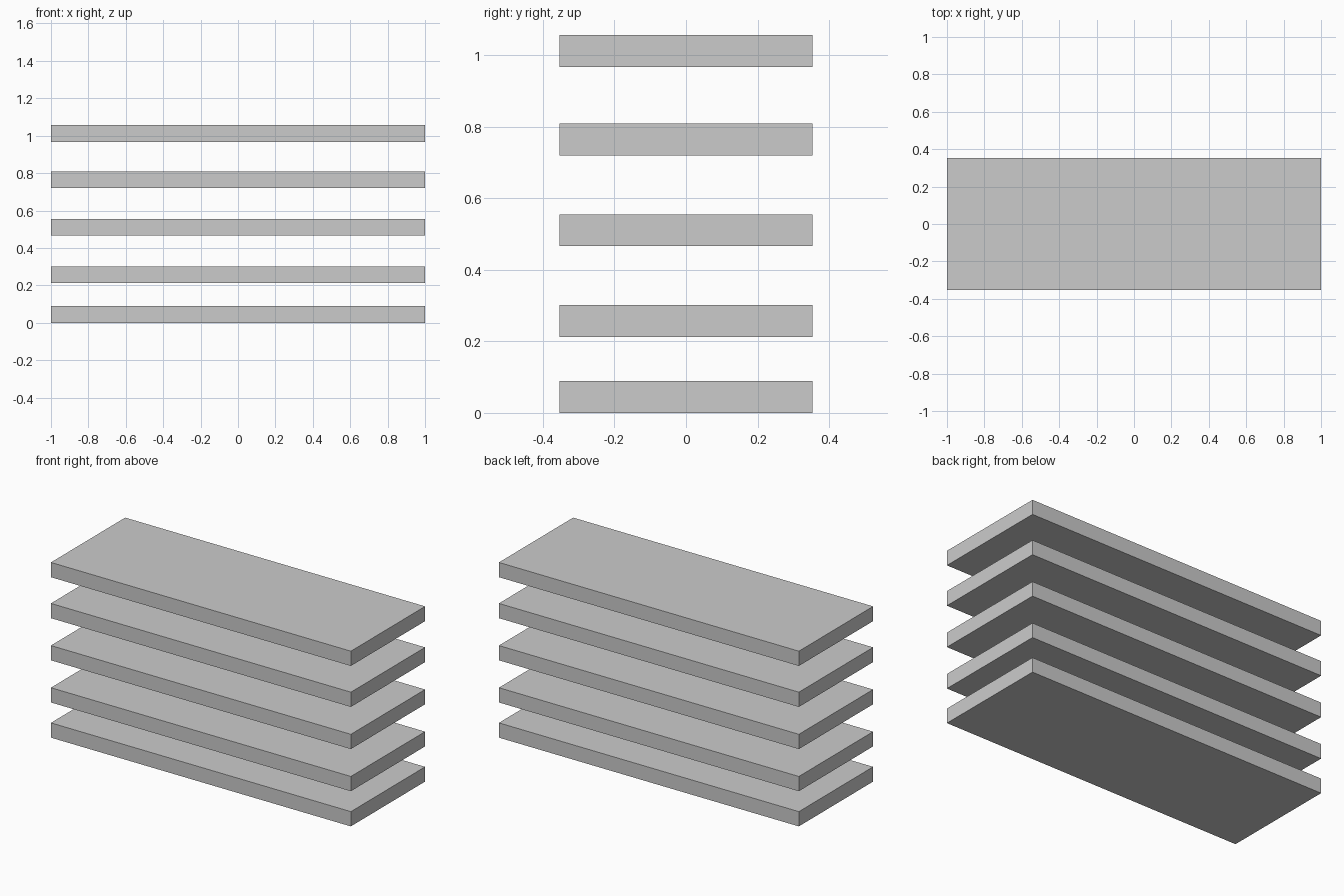
import bpy

if "Cube" in bpy.data.objects:
    bpy.data.objects.remove(bpy.data.objects["Cube"])

LENGTH, DEPTH, THICK = 2.0, 0.707, 0.089


def board(name, bottom):
    bpy.ops.mesh.primitive_cube_add(size=1, location=(0, 0, bottom + THICK / 2))
    obj = bpy.context.object
    obj.name = name
    obj.scale = (LENGTH, DEPTH, THICK)
    bpy.ops.object.transform_apply(location=False, rotation=False, scale=True)


# Five identical shelf boards, stacked with uneven gaps
for i, z in enumerate((0.0, 0.212, 0.466, 0.72, 0.967), 1):
    board(f"shelf_board_{i}", z)
